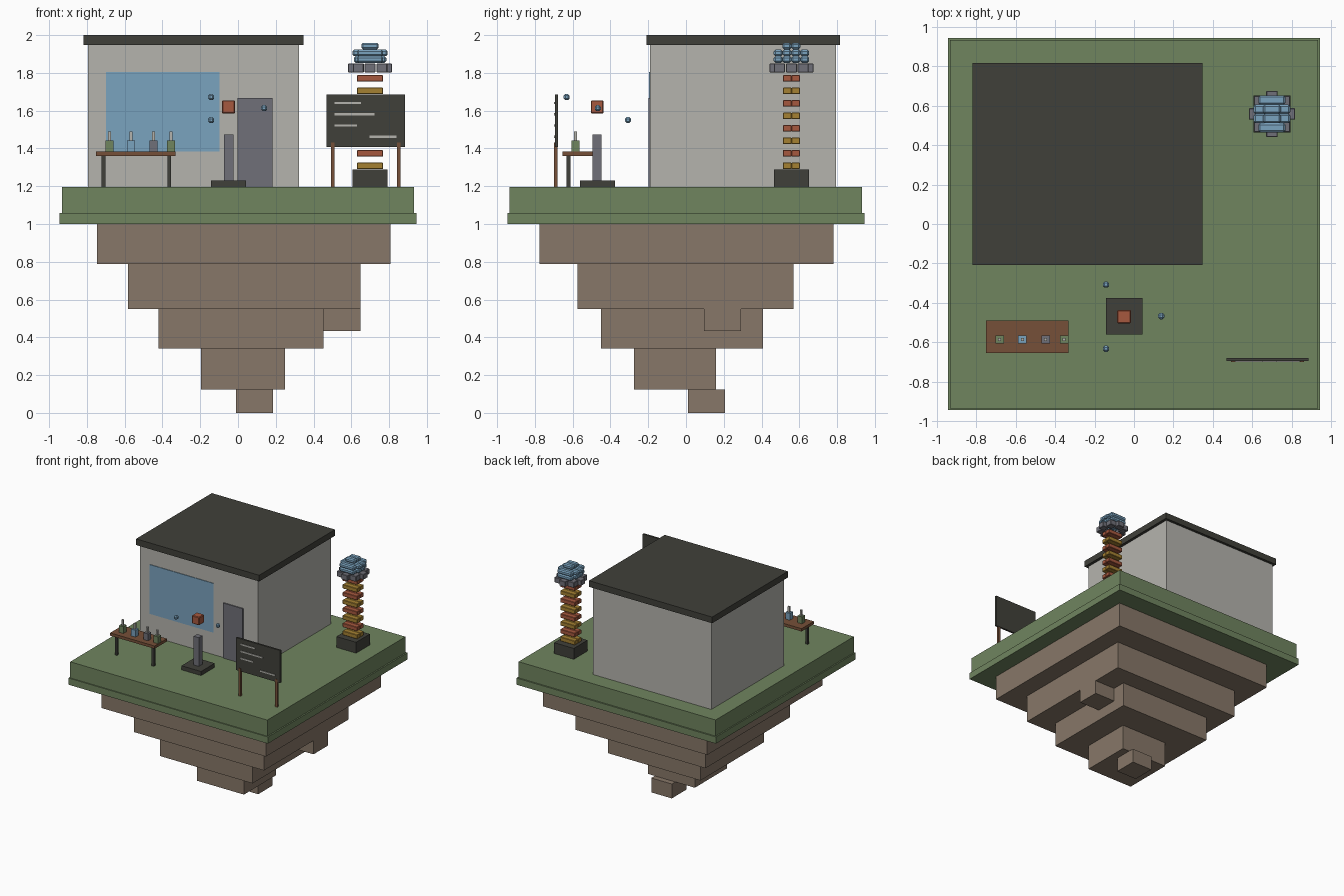
import bpy, bmesh, math

if "Cube" in bpy.data.objects:
    bpy.data.objects.remove(bpy.data.objects["Cube"])


def material(name, r, g, b):
    """Flat colour from 0-255 sRGB, stored as linear values."""
    lin = [((c / 255 + 0.055) / 1.055) ** 2.4 for c in (r, g, b)]
    m = bpy.data.materials.new(name)
    m.diffuse_color = (*lin, 1)
    m.use_nodes = True
    m.node_tree.nodes["Principled BSDF"].inputs["Base Color"].default_value = m.diffuse_color
    return m


GRASS = material("grass_green", 112, 133, 95)
DIRT = material("earth_brown", 135, 119, 104)
WALL = material("pale_grey", 181, 180, 174)
DARK = material("charcoal", 64, 64, 58)
BLUE = material("sky_blue", 122, 163, 191)
METAL = material("slate_grey", 112, 112, 120)
WOOD = material("wood_brown", 118, 80, 56)
BRICK = material("brick_red", 166, 88, 62)
MUSTARD = material("mustard", 165, 129, 50)


def box(name, mat, x, y, z, bevel=0.0):
    """Box from (min, max) ranges, optionally with chamfered edges."""
    bm = bmesh.new()
    bmesh.ops.create_cube(bm, size=1)
    for v in bm.verts:
        v.co = [r[0] + (c + 0.5) * (r[1] - r[0]) for c, r in zip(v.co, (x, y, z))]
    if bevel:
        bmesh.ops.bevel(bm, geom=bm.edges[:], offset=bevel, segments=1,
                        profile=0.5, affect='EDGES')
    me = bpy.data.meshes.new(name)
    bm.to_mesh(me)
    bm.free()
    me.materials.append(mat)
    ob = bpy.data.objects.new(name, me)
    bpy.context.collection.objects.link(ob)
    return ob


def block(name, mat, centre, size, bevel=0.0):
    """Box from centre and size."""
    return box(name, mat, *[(c - s / 2, c + s / 2) for c, s in zip(centre, size)], bevel)


# Floating island: grass slabs over stepped earth
TOP = 1.195
box("grass_rim", GRASS, (-.944, .944), (-.944, .944), (1.0, 1.057))
box("grass_slab", GRASS, (-.933, .932), (-.935, .932), (1.057, TOP))
earth = [((-.747, .807), (-.775, .78), (.788, 1.0)),
         ((-.583, .648), (-.574, .569), (.55, .788)),
         ((-.422, .453), (-.45, .407), (.34, .55)),
         ((-.195, .249), (-.275, .159), (.123, .34)),
         ((-.01, .184), (.01, .206), (0, .123)),
         ((.453, .648), (.095, .29), (.433, .55))]
for i, ranges in enumerate(earth):
    box(f"earth_step_{i + 1}", DIRT, *ranges)

# House with flat roof, big window and door
box("house_walls", WALL, (-.795, .323), (-.19, .793), (TOP, 1.947))
box("roof", DARK, (-.818, .347), (-.209, .815), (1.947, 2.0))
box("window", BLUE, (-.70, -.097), (-.195, -.19), (1.385, 1.806))
box("door", METAL, (-.002, .183), (-.199, -.19), (TOP, 1.666))

# Table with bottles
box("table_top", WOOD, (-.751, -.331), (-.655, -.49), (1.36, 1.384))
for i, x in enumerate((-.713, -.364)):
    block(f"table_leg_{i + 1}", DARK, (x, -.622, (TOP + 1.36) / 2), (.021, .021, 1.36 - TOP))
for i, (x, mat) in enumerate(((-.681, GRASS), (-.566, BLUE), (-.448, METAL), (-.354, GRASS))):
    block(f"bottle_{i + 1}", mat, (x, -.585, 1.413), (.042, .042, .058))
    block(f"bottle_neck_{i + 1}", WALL, (x, -.585, 1.466), (.016, .016, .048))

# Pedestal with floating cube and orbiting beads
box("pedestal_base", DARK, (-.142, .043), (-.561, -.376), (TOP, 1.23))
box("pedestal_column", METAL, (-.073, -.025), (-.494, -.447), (1.23, 1.475))
block("floating_cube", BRICK, (-.05, -.47, 1.62), (.07, .068, .07), .005)
for i, c in enumerate(((-.142, -.632, 1.672), (.138, -.467, 1.613), (-.142, -.307, 1.55))):
    block(f"bead_{i + 1}", BLUE, c, (.032, .032, .032), .009)

# Sign board with chalk strokes and posts
box("sign_board", DARK, (.469, .885), (-.694, -.678), (1.407, 1.685))
for i, x in enumerate((.502, .851)):
    box(f"sign_post_{i + 1}", WOOD, (x - .01, x + .01), (-.699, -.68), (TOP, 1.432))
for i, (x0, x1, z) in enumerate(((.511, .651, 1.641), (.511, .722, 1.581),
                                 (.511, .630, 1.521), (.696, .839, 1.462))):
    box(f"chalk_stroke_{i + 1}", WALL, (x0, x1), (-.699, -.694), (z - .006, z + .006))

# Tower of paired floating bricks
CX, CY = .699, .558
block("tower_base", DARK, (CX, CY, (TOP + 1.288) / 2), (.186, .186, 1.288 - TOP))
for row in range(8):
    for s in (-1, 1):
        block(f"tower_brick_{row}_{'a' if s < 0 else 'b'}", (MUSTARD, BRICK)[row % 2],
              (CX, CY + s * .0226, 1.308 + row * .0661), (.138, .045, .035), .003)

# Collar ring of eight blocks
for i in range(8):
    a = i * math.pi / 4
    block(f"collar_block_{i + 1}", METAL,
          (CX + .088 * math.cos(a), CY + .088 * math.sin(a), 1.826), (.058, .058, .046), .003)

# Blue rounded crown in three tiers
tiers = [(1.871, ((.0235, .172), (.07, .138))),
         (1.906, ((.0235, .186), (.07, .138))),
         (1.942, ((.0235, .09),))]
for t, (z, rows) in enumerate(tiers):
    for dy, length in rows:
        for s in (-1, 1):
            block(f"crown_tier_{t + 1}", BLUE, (CX, CY + s * dy, z), (length, .047, .035), .009)
